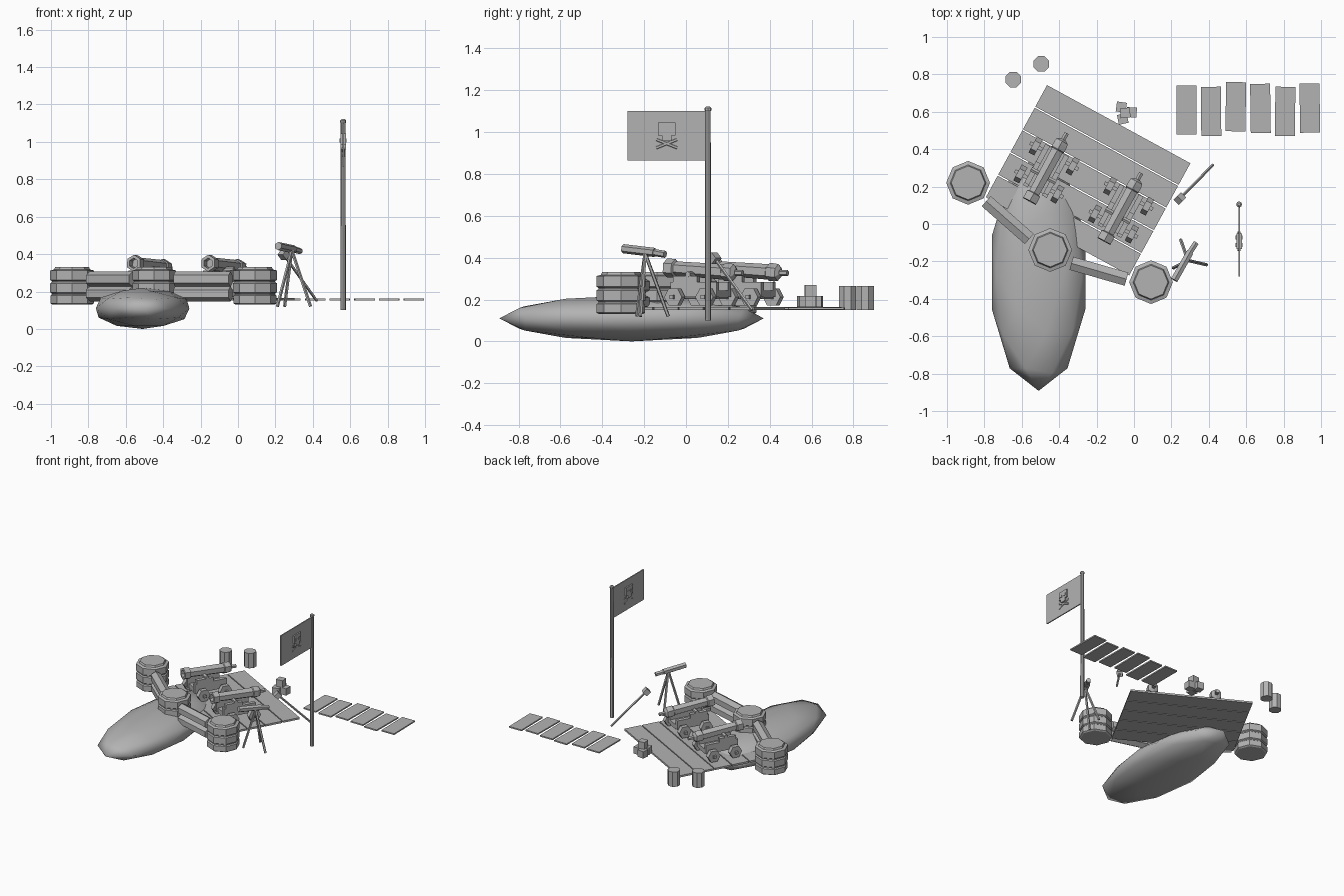
import bpy, bmesh
from math import radians, pi, cos, sin
from mathutils import Matrix, Vector

cube = bpy.data.objects.get("Cube")
if cube:
    bpy.data.objects.remove(cube)

grey = bpy.data.materials.new("plain_grey")
grey.use_nodes = True
grey.diffuse_color = (0.45, 0.45, 0.45, 1)
grey.node_tree.nodes["Principled BSDF"].inputs["Base Color"].default_value = (0.45, 0.45, 0.45, 1)


def finish(name, bm, matrix=Matrix()):
    bmesh.ops.transform(bm, matrix=matrix, verts=bm.verts)
    bmesh.ops.recalc_face_normals(bm, faces=bm.faces)
    mesh = bpy.data.meshes.new(name)
    bm.to_mesh(mesh)
    bm.free()
    mesh.materials.append(grey)
    ob = bpy.data.objects.new(name, mesh)
    bpy.context.collection.objects.link(ob)
    return ob


def place(x, y, z=0, turn=0):
    return Matrix.Translation((x, y, z)) @ Matrix.Rotation(radians(turn), 4, 'Z')


def box(name, size, centre, matrix=Matrix()):
    bm = bmesh.new()
    bmesh.ops.create_cube(bm, size=1)
    fit = Matrix.Translation(centre) @ Matrix.Diagonal((*size, 1))
    return finish(name, bm, matrix @ fit)


def lathe(name, profile, sides, matrix=Matrix(), phase=0.0):
    """Turned solid around z from (radius, height) pairs, with flat caps."""
    bm = bmesh.new()
    rings = []
    for r, h in profile:
        rings.append([bm.verts.new((r * cos(phase + 2 * pi * k / sides),
                                    r * sin(phase + 2 * pi * k / sides), h))
                      for k in range(sides)])
    for a, b in zip(rings, rings[1:]):
        for k in range(sides):
            j = (k + 1) % sides
            bm.faces.new((a[k], a[j], b[j], b[k]))
    bm.faces.new(rings[0])
    bm.faces.new(rings[-1])
    return finish(name, bm, matrix)


def aim(a, b):
    """Matrix that puts z along a to b, with local x level or upward."""
    z = (Vector(b) - Vector(a)).normalized()
    side = Vector((0, 0, 1)).cross(z).normalized()
    up = z.cross(side)
    m = Matrix((up, side, z)).transposed().to_4x4()
    return Matrix.Translation(a) @ m


def rod(name, a, b, radius, sides=6, matrix=Matrix(), phase=0.0):
    length = (Vector(b) - Vector(a)).length
    return lathe(name, [(radius, 0), (radius, length)], sides, matrix @ aim(a, b), phase)


# Rounded hull-shaped boulder
bm = bmesh.new()
bmesh.ops.create_icosphere(bm, subdivisions=2, radius=1)
hull = finish("hull", bm, Matrix.Translation((-0.51, -0.26, 0.11)) @ Matrix.Diagonal((0.263, 0.632, 0.11, 1)))
for f in hull.data.polygons:
    f.use_smooth = True

# Deck planks
TURN = -28.6
deck = place(-0.081, 0.535, 0, TURN)
for i in range(5):
    box(f"deck_plank_{i + 1}", (0.873, 0.131, 0.014), (0, -0.067 - 0.138 * i, 0.158), deck)

# Large banded barrels
barrel = [(0.105, 0.13), (0.116, 0.137), (0.116, 0.178), (0.108, 0.184), (0.108, 0.19),
          (0.117, 0.196), (0.117, 0.244), (0.108, 0.25), (0.108, 0.256),
          (0.117, 0.262), (0.117, 0.312), (0.096, 0.318), (0.09, 0.331)]
for i, (x, y) in enumerate([(-0.887, 0.22), (-0.448, -0.139), (0.091, -0.311)]):
    lathe(f"barrel_{i + 1}", barrel, 8, place(x, y))

# Stacked logs between the barrels
for i, (a, b) in enumerate([((-0.79, 0.122), (-0.56, -0.08)), ((-0.335, -0.21), (-0.04, -0.295))]):
    for tier, z in (("lower", 0.188), ("upper", 0.266)):
        rod(f"{tier}_log_{i + 1}", (*a, z), (*b, z), 0.042)

# Cannons on wheeled carriages, muzzle toward local -y
tube = [(0.02, 0), (0.04, 0.012), (0.043, 0.03), (0.043, 0.06), (0.037, 0.065),
        (0.034, 0.325), (0.045, 0.33), (0.045, 0.375), (0.028, 0.376), (0.028, 0.34)]
for i, (x, y) in enumerate([(-0.47, 0.284), (-0.072, 0.07)]):
    m = place(x, y, 0, TURN)
    tail, muzzle = (0, 0.19, 0.328), (0, -0.19, 0.352)
    lathe(f"cannon_tube_{i + 1}", tube, 6, m @ aim(tail, muzzle))
    rod(f"cannon_knob_{i + 1}", (0, 0.23, 0.326), (0, 0.185, 0.328), 0.014, 6, m)
    box(f"carriage_bed_{i + 1}", (0.09, 0.24, 0.035), (0, 0.005, 0.225), m)
    rod(f"trunnion_{i + 1}", (-0.075, -0.03, 0.32), (0.075, -0.03, 0.32), 0.014, 6, m)
    for s in (-1, 1):
        box(f"carriage_cheek_{i + 1}", (0.028, 0.25, 0.07), (s * 0.058, 0.0, 0.248), m)
        box(f"carriage_step_{i + 1}", (0.028, 0.13, 0.03), (s * 0.058, -0.045, 0.297), m)
    for v in (-0.08, 0.09):
        rod(f"axle_{i + 1}", (-0.147, v, 0.212), (0.147, v, 0.212), 0.014, 4, m, pi / 4)
        for s in (-1, 1):
            rod(f"wheel_{i + 1}", (s * 0.095, v, 0.212), (s * 0.13, v, 0.212), 0.048, 6, m, pi / 6)

# Small kegs behind the deck
for i, (x, y) in enumerate([(-0.496, 0.856), (-0.646, 0.772)]):
    lathe(f"keg_{i + 1}", [(0.045, 0.15), (0.045, 0.265)], 8, place(x, y), pi / 8)

# Pile of crates
for i, (x, y, z, t) in enumerate([(-0.068, 0.625, 0.19, -8), (-0.06, 0.562, 0.19, 12),
                                  (-0.012, 0.597, 0.19, -3), (-0.047, 0.594, 0.243, 5)]):
    box(f"crate_{i + 1}", (0.053, 0.053, 0.053), (0, 0, 0), place(x, y, z, t))

# Walkway of loose planks
for i, (y, t) in enumerate([(0.61, 0), (0.602, 0.6), (0.627, -1), (0.618, 0.8), (0.602, -0.8), (0.62, 1)]):
    box(f"walkway_plank_{i + 1}", (0.107, 0.263, 0.01), (0, 0, 0), place(0.28 + 0.132 * i, y, 0.157, t))

# Flag with a raised emblem on both faces
FX, FY = 0.562, 0.105
lathe("flag_pole", [(0.015, 0.1), (0.013, 1.1), (0.016, 1.105), (0.016, 1.115), (0.008, 1.122)], 8, place(FX, FY))
box("flag_cloth", (0.008, 0.375, 0.235), (FX, -0.092, 0.983))
box("emblem_head", (0.03, 0.084, 0.062), (FX, -0.092, 1.014))
box("emblem_jaw", (0.03, 0.046, 0.026), (FX, -0.092, 0.971))
for s in (-1, 1):
    for d in (-1, 1):
        box("emblem_eye", (0.006, 0.02, 0.02), (FX + d * 0.016, -0.092 + s * 0.02, 1.008))
    rod("emblem_bone", (FX, -0.092 - s * 0.05, 0.925), (FX, -0.092 + s * 0.05, 0.965), 0.009, 6)

# Spyglass on a tripod
apex = (0.288, -0.195, 0.42)
for i, foot in enumerate([(0.388, -0.218, 0.12), (0.21, -0.235, 0.12), (0.25, -0.085, 0.12)]):
    rod(f"tripod_leg_{i + 1}", foot, apex, 0.009, 5)
rod("spyglass_body", (0.215, -0.3, 0.443), (0.3, -0.15, 0.425), 0.022, 6)
rod("spyglass_eyepiece", (0.29, -0.165, 0.427), (0.332, -0.1, 0.416), 0.017, 6)

# Leaning mallet
rod("mallet_handle", (0.422, 0.316, 0.15), (0.247, 0.138, 0.395), 0.008, 5)
box("mallet_head", (0.04, 0.04, 0.04), (0, 0, 0), aim((0.245, 0.136, 0.397), (0.2, 0.09, 0.46)))
